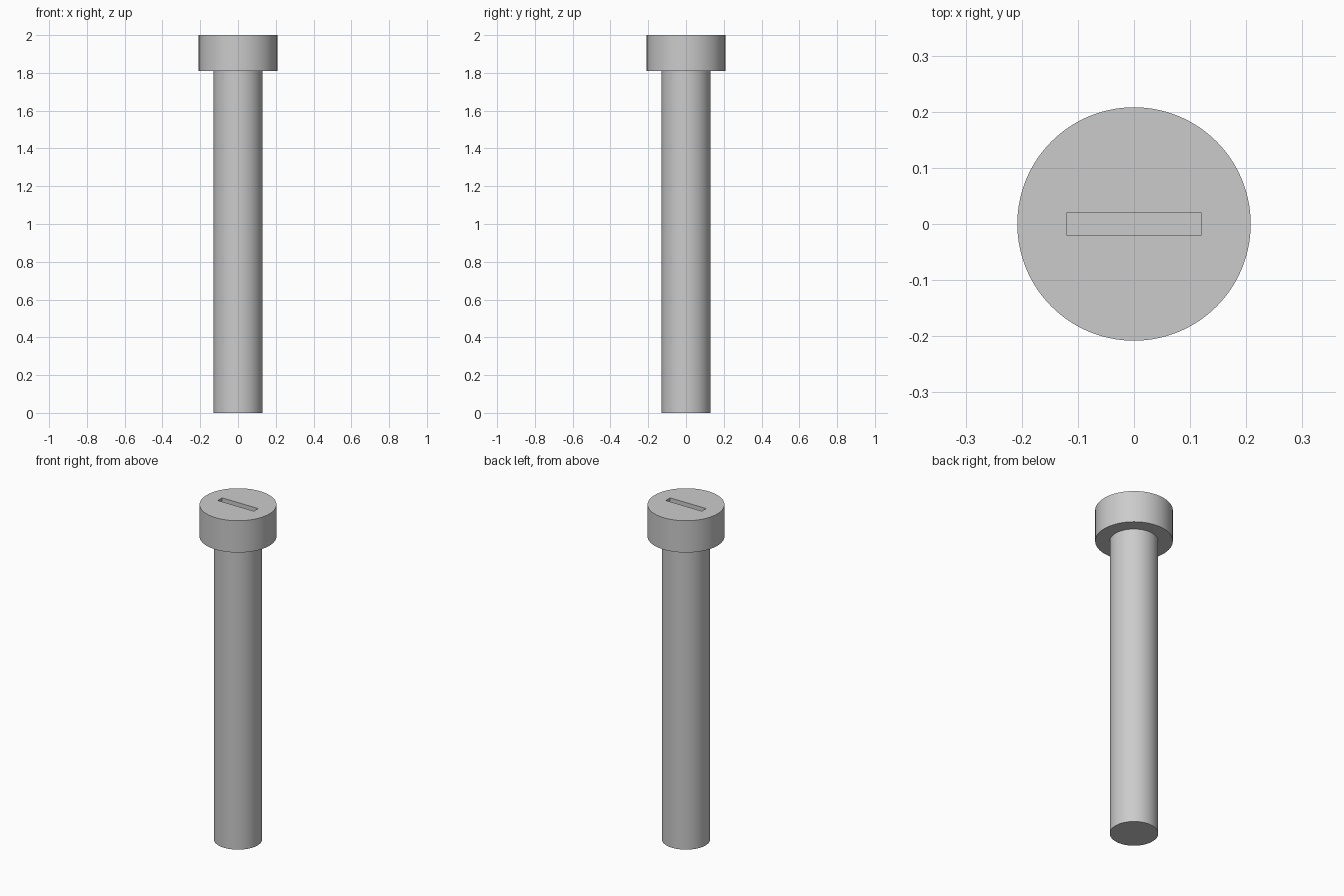
import bpy
import bmesh
import math

SEGMENTS = 128
SLOT_DEPTH = 0.06

cube = bpy.data.objects.get("Cube")
if cube:
    bpy.data.objects.remove(cube, do_unlink=True)

steel = bpy.data.materials.new("grey steel")
steel.use_nodes = True
grey = (0.6, 0.6, 0.6, 1)
steel.diffuse_color = grey
steel.node_tree.nodes["Principled BSDF"].inputs["Base Color"].default_value = grey


def lathe(name, profile):
    """Spin a radius/height profile around z into a closed solid."""
    bm = bmesh.new()
    verts = [bm.verts.new((r, 0, z)) for r, z in profile]
    edges = [bm.edges.new(pair) for pair in zip(verts, verts[1:])]
    bmesh.ops.spin(bm, geom=verts + edges, axis=(0, 0, 1), cent=(0, 0, 0),
                   angle=math.tau, steps=SEGMENTS, use_duplicate=False)
    bmesh.ops.remove_doubles(bm, verts=bm.verts, dist=0.0001)
    # Close the open ends with single flat caps
    bmesh.ops.holes_fill(bm, edges=bm.edges, sides=0)
    bmesh.ops.recalc_face_normals(bm, faces=bm.faces)
    mesh = bpy.data.meshes.new(name)
    bm.to_mesh(mesh)
    bm.free()
    mesh.materials.append(steel)
    obj = bpy.data.objects.new(name, mesh)
    bpy.context.collection.objects.link(obj)
    return obj


# Shank and wide head in one solid
bolt = lathe("bolt_body", [(0.13, 0), (0.13, 1.81), (0.208, 1.81), (0.208, 2)])

# Driver slot cut into the head
bpy.ops.mesh.primitive_cube_add(size=1, location=(0, 0, 2))
cutter = bpy.context.object
cutter.name = "slot_cutter"
cutter.scale = (0.238, 0.041, 2 * SLOT_DEPTH)
cutter.data.materials.append(steel)

bpy.ops.object.select_all(action="DESELECT")
bpy.context.view_layer.objects.active = bolt
bolt.select_set(True)
slot = bolt.modifiers.new("slot", "BOOLEAN")
slot.operation = "DIFFERENCE"
slot.solver = "EXACT"
slot.object = cutter
bpy.ops.object.modifier_apply(modifier=slot.name)
bpy.data.objects.remove(cutter, do_unlink=True)

# Round sides smooth, rims and slot crisp
bpy.ops.object.shade_smooth_by_angle(angle=math.radians(30))
